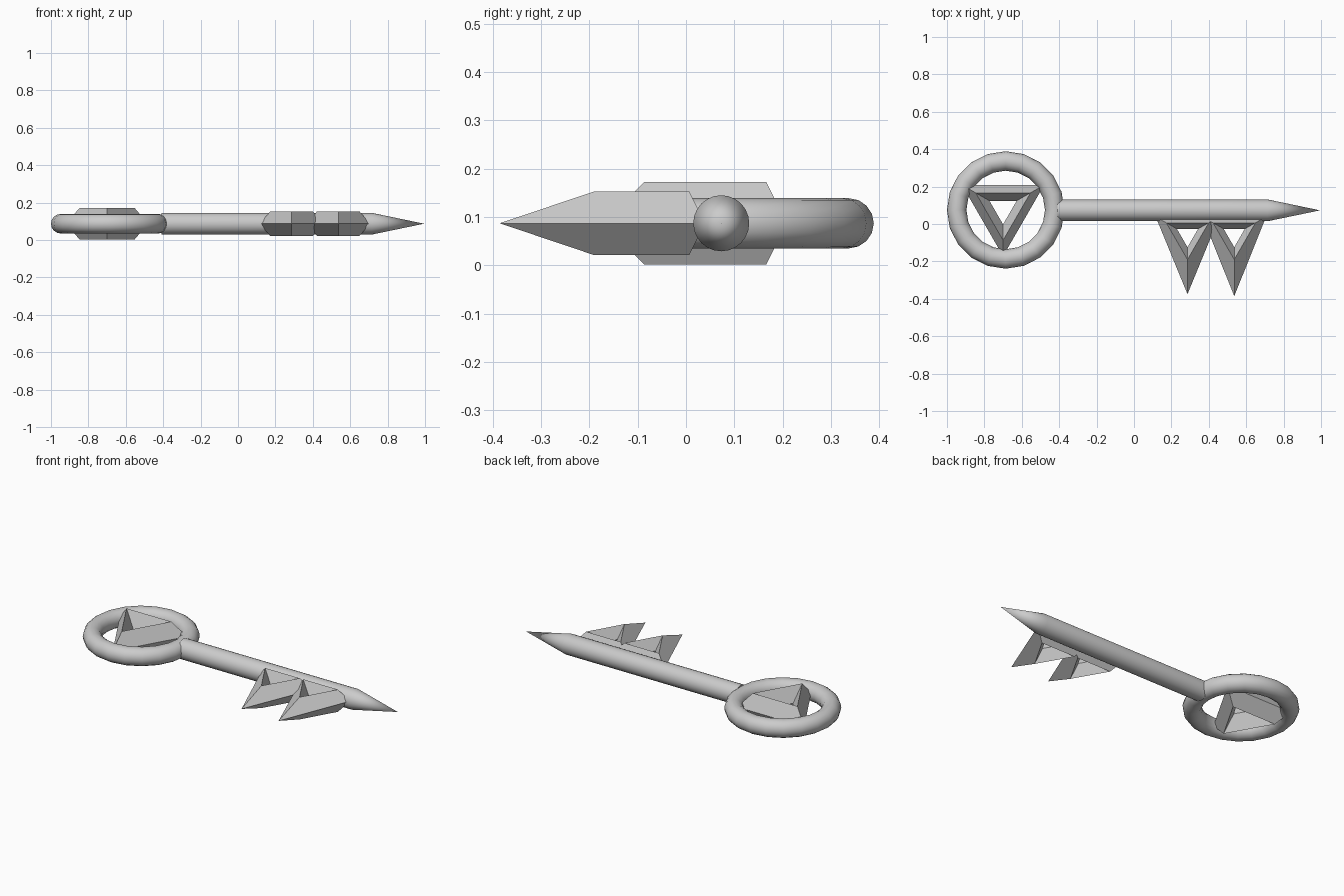
import bpy, bmesh
from math import pi, cos, sin, radians

if "Cube" in bpy.data.objects:
    bpy.data.objects.remove(bpy.data.objects["Cube"])

MID_Z = 0.087


def make_object(name, bm, smooth=None):
    bmesh.ops.recalc_face_normals(bm, faces=bm.faces)
    mesh = bpy.data.meshes.new(name)
    bm.to_mesh(mesh)
    bm.free()
    obj = bpy.data.objects.new(name, mesh)
    bpy.context.collection.objects.link(obj)
    if smooth:
        bpy.ops.object.select_all(action='DESELECT')
        obj.select_set(True)
        bpy.context.view_layer.objects.active = obj
        bpy.ops.object.shade_smooth_by_angle(angle=radians(smooth))
    return obj


def ring_mesh(name, x, y, major, minor, n, m, start=0.0, tip_y=None, smooth=None):
    """Torus lying flat; tip_y pulls the outermost vertex of the first section."""
    bm = bmesh.new()
    rows = []
    for i in range(n):
        a = start + 2 * pi * i / n
        row = []
        for j in range(m):
            b = 2 * pi * j / m
            r = major + minor * cos(b)
            row.append(bm.verts.new((x + r * cos(a), y + r * sin(a), MID_Z + minor * sin(b))))
        rows.append(row)
    if tip_y is not None:
        rows[0][0].co.y = tip_y
    for i in range(n):
        p, q = rows[i], rows[(i + 1) % n]
        for j in range(m):
            k = (j + 1) % m
            bm.faces.new((p[j], q[j], q[k], p[k]))
    return make_object(name, bm, smooth)


# Round bow with a triangular frame inside
ring_mesh("bow_ring", -0.686, 0.075, 0.262, 0.052, 20, 16, smooth=40)
ring_mesh("bow_triangle", -0.70, 0.082, 0.169, 0.085, 3, 4, start=-pi / 2)

# Teeth: triangular frames with the outer point pulled out
for i, (x, tip) in enumerate(((0.286, -0.375), (0.536, -0.386))):
    ring_mesh(f"tooth_{i + 1}", x, -0.059, 0.131, 0.066, 3, 4, start=-pi / 2, tip_y=tip)

# Shaft with a conical point
bm = bmesh.new()
sides = 24
loops = []
for x in (-0.41, 0.715):
    loops.append([bm.verts.new((x, 0.073 + 0.058 * cos(2 * pi * k / sides),
                                MID_Z + 0.058 * sin(2 * pi * k / sides))) for k in range(sides)])
tip = bm.verts.new((0.995, 0.073, MID_Z))
bm.faces.new(loops[0])
for k in range(sides):
    n = (k + 1) % sides
    bm.faces.new((loops[0][k], loops[0][n], loops[1][n], loops[1][k]))
    bm.faces.new((loops[1][k], loops[1][n], tip))
make_object("shaft", bm, smooth=30)
